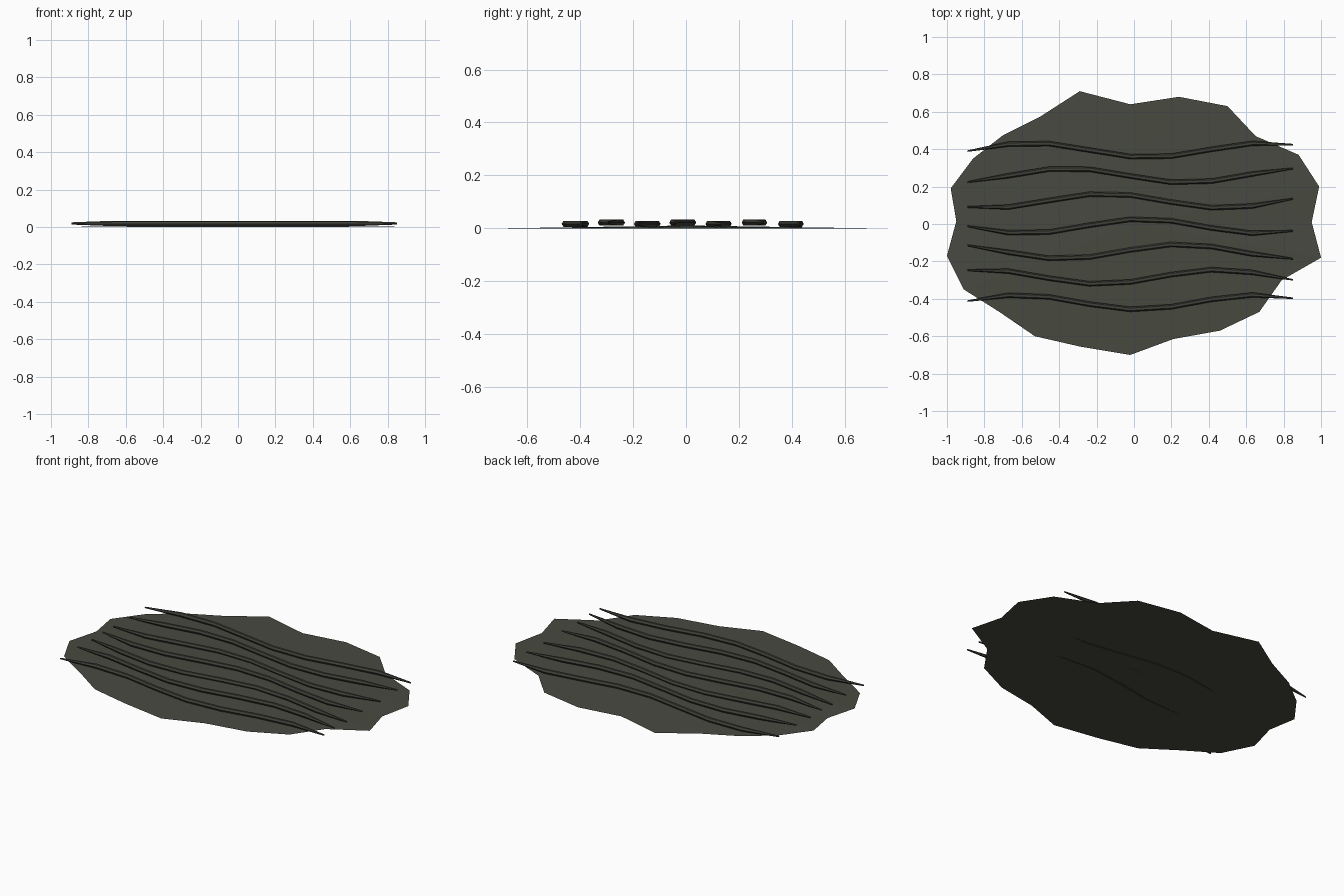
import bpy, bmesh, math

cube = bpy.data.objects.get("Cube")
if cube:
    bpy.data.objects.remove(cube, do_unlink=True)


def material(name, color):
    m = bpy.data.materials.new(name)
    m.use_nodes = True
    m.diffuse_color = color
    bsdf = m.node_tree.nodes["Principled BSDF"]
    bsdf.inputs["Base Color"].default_value = color
    bsdf.inputs["Roughness"].default_value = 0.9
    return m


def finish(bm, name, mat):
    mesh = bpy.data.meshes.new(name)
    bm.to_mesh(mesh)
    bm.free()
    mesh.materials.append(mat)
    obj = bpy.data.objects.new(name, mesh)
    bpy.context.collection.objects.link(obj)
    return obj


patch_mat = material("dark olive soil", (0.064, 0.068, 0.052, 1))
ridge_mat = material("dark furrow", (0.05, 0.053, 0.042, 1))

# Ragged, slightly domed ground patch: a fan around a raised centre
outline = [(-.29, .71), (-.02, .64), (.24, .68), (.50, .63), (.65, .47), (.88, .37),
           (.99, .20), (.95, .01), (1, -.18), (.79, -.30), (.67, -.47), (.46, -.57),
           (.21, -.615), (-.02, -.70), (-.29, -.655), (-.53, -.60), (-.72, -.47),
           (-.91, -.35), (-1, -.17), (-.95, .015), (-.98, .19), (-.86, .35),
           (-.70, .475), (-.50, .575)]
bm = bmesh.new()
centre = bm.verts.new((0, 0, 0.011))
rim = [bm.verts.new((x, y, 0)) for x, y in outline]
for a, b in zip(rim, rim[1:] + rim[:1]):
    bm.faces.new((centre, b, a))
finish(bm, "ground_patch", patch_mat)

# Seven wavy ridges: six-sided tubes that taper to a tip at both ends
STEPS, SIDES, RADIUS = 8, 6, 0.0135
for i in range(7):
    base = 0.395 - 0.1355 * i
    crest = -0.55 + 0.2 * i
    lift = 0.017 + 0.005 * (i % 2)
    bm = bmesh.new()
    rings = []
    for s in range(STEPS + 1):
        x = -0.89 + 1.74 * s / STEPS
        y = base + 0.039 * math.cos(5 * (x - crest))
        r = RADIUS * (0.3 if s in (0, STEPS) else 1)
        rings.append([bm.verts.new((x, y + r * math.cos(k * math.tau / SIDES),
                                    lift + r * math.sin(k * math.tau / SIDES)))
                      for k in range(SIDES)])
    for a, b in zip(rings, rings[1:]):
        for k in range(SIDES):
            n = (k + 1) % SIDES
            bm.faces.new((a[k], a[n], b[n], b[k]))
    bm.faces.new(rings[0])
    bm.faces.new(rings[-1])
    bmesh.ops.recalc_face_normals(bm, faces=bm.faces)
    finish(bm, f"ridge_{i + 1}", ridge_mat)
